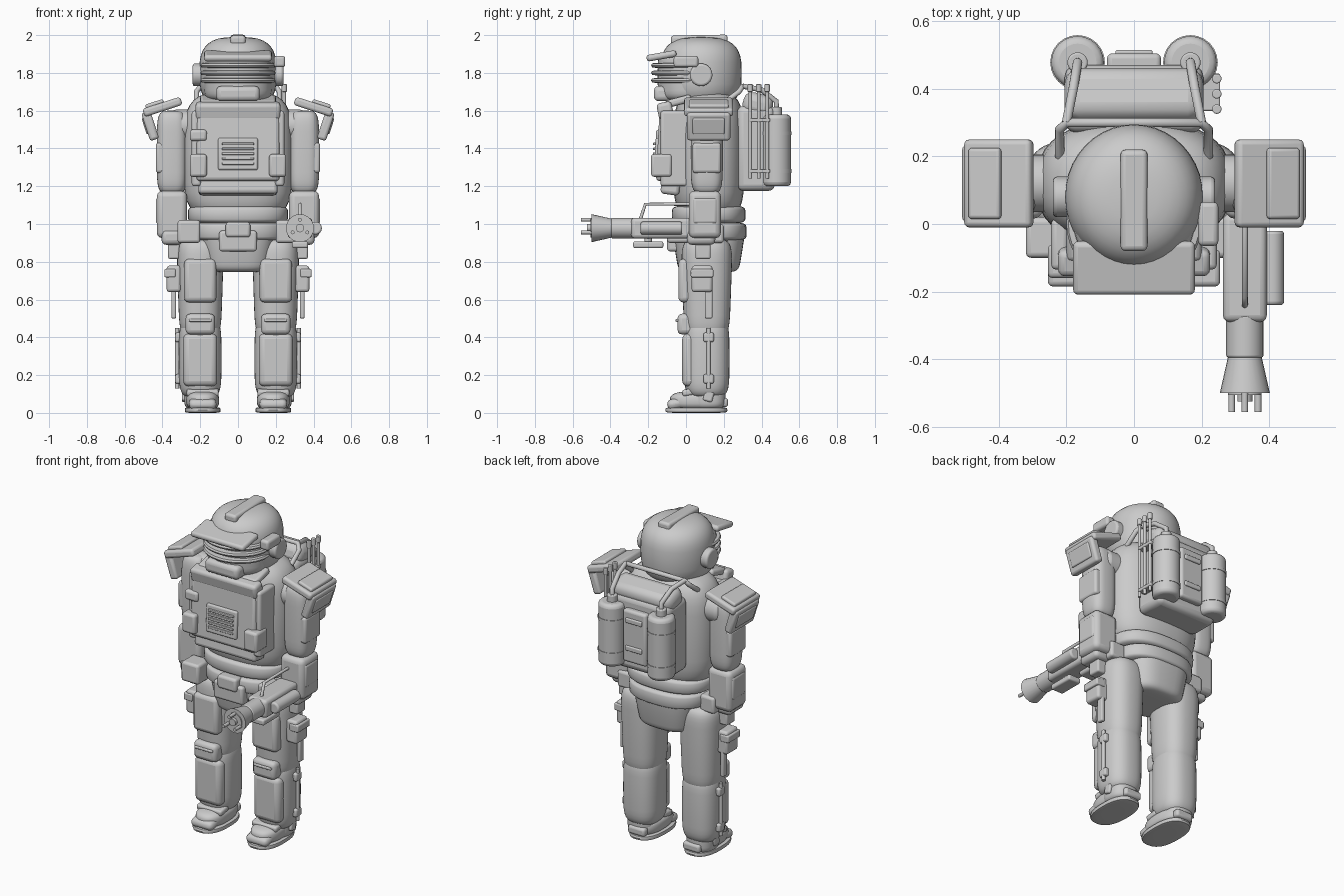
import bpy, bmesh, math
from mathutils import Vector

cube = bpy.data.objects.get("Cube")
if cube:
    bpy.data.objects.remove(cube, do_unlink=True)

shade = (0.6, 0.6, 0.6, 1)
grey = bpy.data.materials.new("plain grey")
grey.use_nodes = True
grey.diffuse_color = shade
grey.node_tree.nodes["Principled BSDF"].inputs["Base Color"].default_value = shade


def finish(name, bm, at, soft=0.0):
    """Turn a bmesh into a smooth shaded object with softened edges."""
    bmesh.ops.recalc_face_normals(bm, faces=bm.faces)
    mesh = bpy.data.meshes.new(name)
    bm.to_mesh(mesh)
    bm.free()
    part = bpy.data.objects.new(name, mesh)
    bpy.context.collection.objects.link(part)
    part.location = at
    mesh.materials.append(grey)
    if soft:
        bevel = part.modifiers.new("soft edges", "BEVEL")
        bevel.width, bevel.segments = soft, 3
    bpy.ops.object.select_all(action="DESELECT")
    part.select_set(True)
    bpy.context.view_layer.objects.active = part
    bpy.ops.object.shade_smooth_by_angle(angle=math.radians(40))
    return part


def box(name, at, size, tilt=0, lean=0, soft=.015):
    """Rounded block by centre and size; tilt turns it about x, lean about y."""
    bm = bmesh.new()
    bmesh.ops.create_cube(bm, size=1)
    bmesh.ops.scale(bm, vec=size, verts=bm.verts)
    part = finish(name, bm, at, soft)
    part.rotation_euler = math.radians(tilt), math.radians(lean), 0
    return part


def power(value, exponent):
    return math.copysign(abs(value) ** exponent, value)


def blob(name, at, size, edge=4, corner=2.5, top=1.0, sides=40, rows=18):
    """Swollen upright form; edge squares its outline, corner its plan, top widens it upward."""
    bm, rings = bmesh.new(), []
    for row in range(rows + 1):
        pitch = math.radians(88) * (row * 2 / rows - 1)
        height = power(math.sin(pitch), 2 / edge)
        width = power(math.cos(pitch), 2 / edge) * (1 + (top - 1) * (height + 1) / 2)
        turns = [math.tau * i / sides for i in range(sides)]
        rings.append([bm.verts.new((size[0] / 2 * width * power(math.cos(t), 2 / corner),
                                    size[1] / 2 * width * power(math.sin(t), 2 / corner),
                                    size[2] / 2 * height)) for t in turns])
    for low, high in zip(rings, rings[1:]):
        for i in range(sides):
            bm.faces.new((low[i - 1], low[i], high[i], high[i - 1]))
    bm.faces.new(rings[0])
    bm.faces.new(rings[-1])
    return finish(name, bm, at)


def rod(name, start, axis, length, radius, end_radius=None, soft=0.0):
    """Cylinder or cone from a start point along an axis."""
    axis = Vector(axis).normalized()
    bm = bmesh.new()
    bmesh.ops.create_cone(bm, cap_ends=True, segments=24, radius1=radius,
                          radius2=end_radius or radius, depth=length)
    part = finish(name, bm, Vector(start) + axis * length / 2, soft)
    part.rotation_euler = axis.to_track_quat("Z", "Y").to_euler()
    return part


def tube(name, points, radius):
    """Round pipe through a few points."""
    curve = bpy.data.curves.new(name, "CURVE")
    curve.dimensions, curve.bevel_depth, curve.use_fill_caps = "3D", radius, True
    spline = curve.splines.new("POLY")
    spline.points.add(len(points) - 1)
    for point, place in zip(spline.points, points):
        point.co = (*place, 1)
    curve.materials.append(grey)
    part = bpy.data.objects.new(name, curve)
    bpy.context.collection.objects.link(part)


UP, FORWARD, SIDES = (0, 0, 1), (0, -1, 0), {"left": 1, "right": -1}
mid = .12    # depth of the body's centre line

# Helmet and face
blob("helmet", at=(0, .08, 1.8), size=(.41, .43, .38), edge=3, corner=2)
box("helmet_crest", at=(0, .07, 1.975), size=(.08, .3, .05), tilt=1)
blob("face_recess", at=(0, 0, 1.78), size=(.36, .3, .26), edge=6, corner=2)
for step in range(3):
    blob("visor_band", at=(0, 0, 1.76 + step * .04), size=(.4, .37, .03), edge=5, corner=2, rows=8)
box("brow_peak", at=(0, -.13, 1.89), size=(.36, .16, .035), tilt=10)
box("mouth_guard", at=(0, -.11, 1.69), size=(.23, .12, .08), soft=.025)
box("helmet_lamp", at=(.22, 0, 1.86), size=(.06, .13, .06))

# Torso, belt and hips
blob("torso", at=(0, mid, 1.36), size=(.58, .38, .68))
blob("waist", at=(0, mid, 1.05), size=(.53, .39, .1), edge=5)
blob("belt", at=(0, mid, .96), size=(.5, .4, .1), edge=6)
blob("hips", at=(0, mid, .87), size=(.34, .32, .25), edge=8, corner=3, top=1.25)
box("belt_buckle", at=(0, -.08, .97), size=(.13, .07, .08))
box("groin_pad", at=(0, -.06, .91), size=(.2, .08, .11))

# Chest armour
box("chest_plate", at=(0, -.09, 1.41), size=(.44, .12, .37), tilt=-3, soft=.02)
box("chest_upper_bar", at=(0, -.11, 1.6), size=(.45, .08, .09), tilt=12, soft=.02)
box("collar_plate", at=(0, -.04, 1.65), size=(.4, .14, .04), tilt=15)
box("chest_lower_bar", at=(0, -.08, 1.21), size=(.42, .1, .11), tilt=-8, soft=.02)
box("vent_panel", at=(0, -.14, 1.37), size=(.21, .05, .17), tilt=-3, soft=.01)
for step in range(5):
    box("vent_slat", at=(0, -.165, 1.32 + step * .026), size=(.17, .02, .013), soft=.004)
box("chest_radio", at=(-.21, -.11, 1.47), size=(.09, .1, .06))

# Backpack, neck hoop and aerials
box("backpack", at=(0, .37, 1.4), size=(.41, .2, .45), soft=.035)
box("backpack_roll", at=(0, .38, 1.63), size=(.41, .16, .12), tilt=-15, soft=.045)
box("backpack_spine", at=(0, .47, 1.4), size=(.16, .07, .32))
for height in (1.33, 1.5):
    box("backpack_latch", at=(0, .5, height), size=(.11, .03, .03), soft=.006)
tube("neck_hoop", [(x * .22, y, z) for x, y, z in
                   ((-1, .2, 1.64), (-1, .28, 1.7), (-.9, .3, 1.73),
                    (.9, .3, 1.73), (1, .28, 1.7), (1, .2, 1.64))], radius=.014)
for step in range(3):
    depth = .34 + step * .045
    rod("aerial", (.245, depth, 1.24), UP, length=.48, radius=.009)
    rod("aerial_cap", (.245, depth, 1.7), UP, length=.04, radius=.014, soft=.004)
for height in (1.28, 1.55):
    box("aerial_clip", at=(.22, .39, height), size=(.07, .11, .02), soft=.005)

for side, s in SIDES.items():
    arm, outer_arm, hip, leg, boot = s * .35, s * .41, s * .34, s * .2, s * .187

    # Ear disc and chest pouches
    rod(side + "_ear_disc", (s * .17, .08, 1.79), (s, 0, 0), length=.07, radius=.06, soft=.012)
    box(side + "_chest_pouch", at=(s * .21, -.13, 1.31), size=(.09, .11, .12))
    box(side + "_chest_strap", at=(s * .22, -.06, 1.4), size=(.05, .15, .4))

    # Air tank and hose
    tank, depth = s * .167, .478
    rod(side + "_tank", (tank, depth, 1.2), UP, length=.38, radius=.078, soft=.022)
    for height in (1.27, 1.47):
        rod(side + "_tank_band", (tank, depth, height), UP, length=.02, radius=.081)
    rod(side + "_tank_neck", (tank, depth, 1.57), UP, length=.05, radius=.03, soft=.006)
    tube(side + "_tank_hose", [(tank, depth, 1.6), (tank, depth, 1.65),
                               (s * .18, .4, 1.71), (s * .2, .3, 1.73)], radius=.014)

    # Arm
    blob(side + "_upper_arm", at=(arm, .11, 1.38), size=(.16, .17, .44), edge=5, corner=3)
    rod(side + "_shoulder_joint", (s * .22, mid, 1.52), (s, 0, 0), length=.14, radius=.085, soft=.03)
    box(side + "_elbow_pad", at=(outer_arm, .11, 1.35), size=(.05, .15, .16))
    box(side + "_forearm", at=(arm, .1, 1.05), size=(.16, .17, .25), soft=.03)
    box(side + "_wrist_guard", at=(outer_arm, .1, 1.07), size=(.05, .13, .14))
    box(side + "_fist", at=(arm, .08, .93), size=(.11, .15, .08), soft=.025)

    # Shoulder armour
    lean = s * 18
    box(side + "_shoulder_pad", at=(s * .4, mid, 1.62), size=(.21, .26, .045), lean=lean)
    box(side + "_shoulder_panel", at=(s * .44, mid, 1.63), size=(.1, .21, .035), lean=lean, soft=.01)
    box(side + "_shoulder_flap", at=(s * .465, mid, 1.52), size=(.05, .23, .155), lean=lean)
    box(side + "_flap_plate", at=(s * .485, mid, 1.52), size=(.025, .17, .09), lean=lean, soft=.008)

    # Hip gear
    box(side + "_belt_pouch", at=(s * .26, -.04, .96), size=(.12, .12, .12))
    box(side + "_hip_pouch", at=(s * .28, mid, .95), size=(.1, .16, .1))
    box(side + "_hip_clip", at=(hip, .09, .86), size=(.06, .08, .09), soft=.01)
    box(side + "_thigh_pouch", at=(hip, .085, .71), size=(.075, .11, .14))
    box(side + "_pouch_flap", at=(s * .36, .085, .74), size=(.06, .12, .045), soft=.008)
    box(side + "_knife_sheath", at=(hip, mid, .59), size=(.025, .04, .18), soft=.008)

    # Leg with armour plates and side piston
    blob(side + "_thigh", at=(leg, .11, .66), size=(.22, .24, .52), edge=6, top=1.15)
    blob(side + "_shin", at=(leg, .11, .29), size=(.225, .24, .42), edge=5)
    box(side + "_thigh_plate", at=(leg, 0, .7), size=(.17, .08, .23), soft=.025)
    box(side + "_knee_pad", at=(leg, 0, .47), size=(.155, .09, .11), soft=.025)
    box(side + "_knee_strip", at=(leg, -.03, .49), size=(.12, .05, .015), soft=.005)
    box(side + "_shin_plate", at=(leg, .02, .28), size=(.18, .08, .28), soft=.03)
    rod(side + "_piston", (s * .322, mid, .13), UP, length=.32, radius=.011)
    for height in (.18, .4):
        box(side + "_piston_mount", at=(s * .31, mid, height), size=(.045, .055, .05), soft=.01)

    # Boot
    blob(side + "_boot_sole", at=(boot, .055, .015), size=(.19, .33, .03), edge=6, rows=8)
    blob(side + "_boot_foot", at=(boot, .06, .065), size=(.175, .29, .1), edge=3)
    blob(side + "_boot_ankle", at=(leg, mid, .1), size=(.17, .18, .16), edge=5)
    box(side + "_toe_cap", at=(boot, -.05, .05), size=(.145, .1, .055), tilt=12, soft=.025)
    box(side + "_ankle_strap", at=(boot, .02, .11), size=(.17, .08, .035), tilt=10, soft=.012)
    box(side + "_heel_guard", at=(boot, .2, .055), size=(.115, .045, .05))
    box(side + "_ankle_block", at=(s * .28, mid, .09), size=(.035, .05, .06), tilt=-15, soft=.01)

# Arm cannon on the left side
aim, level = .328, .978
box("cannon_body", at=(aim, -.13, level), size=(.13, .32, .11), soft=.02)
rod("cannon_barrel", (aim, -.27, level), FORWARD, length=.125, radius=.055, soft=.006)
rod("cannon_flare", (aim, -.385, level), FORWARD, length=.115, radius=.048, end_radius=.074)
rod("cannon_ring", (aim, -.49, level), FORWARD, length=.016, radius=.05)
rod("cannon_core", (aim, -.49, level), FORWARD, length=.035, radius=.022)
for step in range(3):
    turn = math.tau * step / 3 + math.pi / 2
    root = (aim + .045 * math.cos(turn), -.49, level + .045 * math.sin(turn))
    rod("muzzle_prong", root, FORWARD, length=.067, radius=.01)
rod("cannon_canister", (.41, -.02, level), FORWARD, length=.22, radius=.034, soft=.01)
box("cannon_underblock", at=(aim, -.2, .89), size=(.085, .16, .035), soft=.01)
rod("underblock_post", (aim, -.2, .89), UP, length=.05, radius=.02)
tube("cannon_handle", [(aim, -.24, 1.03), (aim, -.215, 1.105), (aim, .02, 1.105)], radius=.009)
